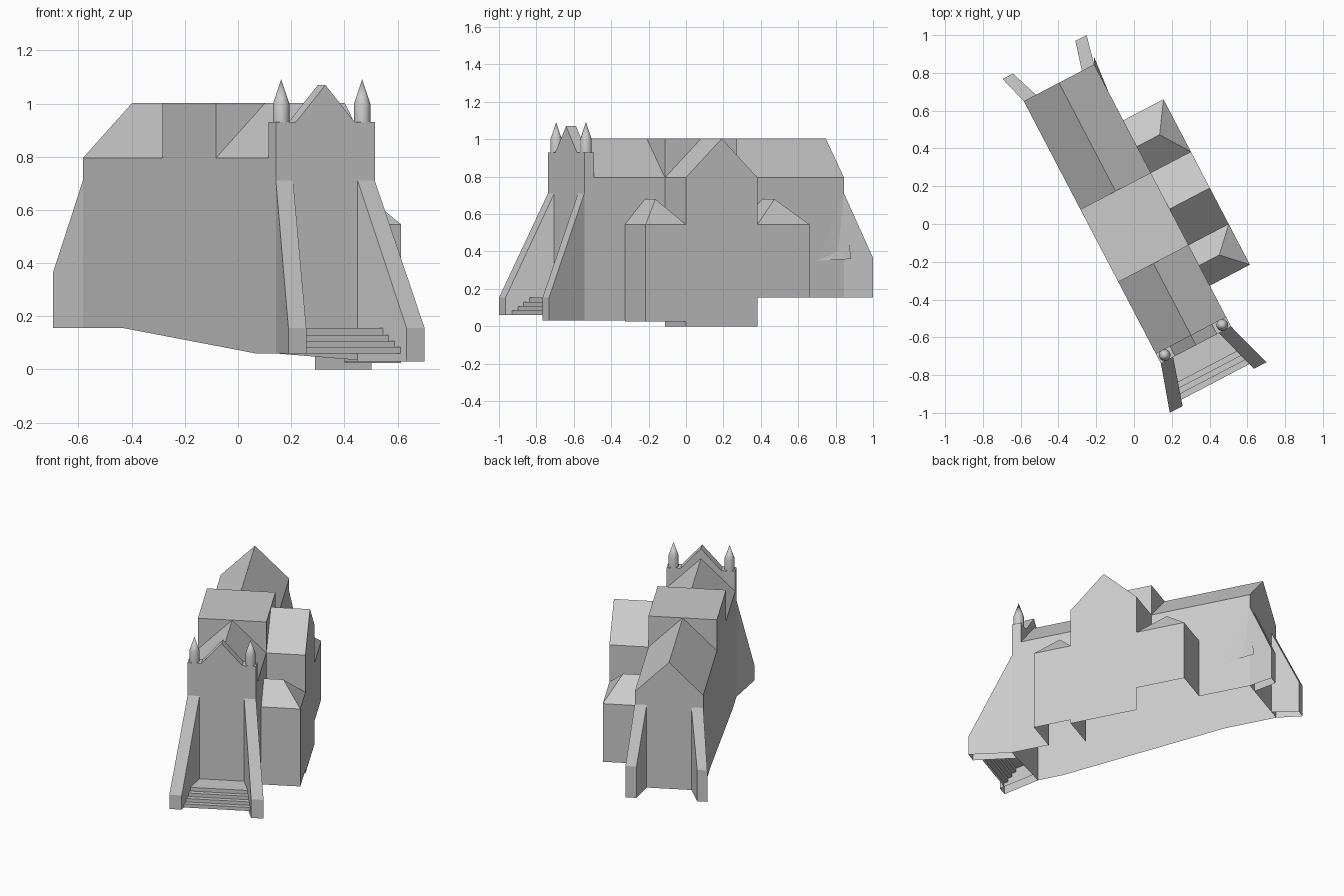
import bpy, bmesh, math
from mathutils import Matrix

cube = bpy.data.objects.get("Cube")
if cube:
    bpy.data.objects.remove(cube, do_unlink=True)

stone = bpy.data.materials.new("grey_stone")
grey = (0.6, 0.6, 0.6, 1.0)
stone.diffuse_color = grey
stone.use_nodes = True
for node in stone.node_tree.nodes:
    if node.type == 'BSDF_PRINCIPLED':
        node.inputs["Base Color"].default_value = grey

# The building is modelled along its own axis, then turned in plan
TURN = Matrix.Translation((-0.005, -0.003, 0)) @ Matrix.Rotation(math.radians(27.6), 4, 'Z')
W, X = 0.21, 0.45                  # nave half width, reach of the side wing
FRONT, BACK = -0.72, 0.847         # ends of the nave
C0, C1 = -0.233, 0.2               # crossing
MID = (C0 + C1) / 2
S0, S1 = -0.475, 0.513             # outer ends of the side chapels
EAVES, RIDGE, LOW = 0.795, 1.003, 0.545
BASE_BACK, BASE_LEFT, BASE_RIGHT = 0.155, 0.06, 0.03


def finish(name, bm):
    bmesh.ops.remove_doubles(bm, verts=bm.verts, dist=0.0005)
    bmesh.ops.recalc_face_normals(bm, faces=bm.faces)
    mesh = bpy.data.meshes.new(name)
    bm.to_mesh(mesh)
    bm.free()
    mesh.materials.append(stone)
    obj = bpy.data.objects.new(name, mesh)
    obj.matrix_world = TURN
    bpy.context.scene.collection.objects.link(obj)
    return obj


def shell(name, polygons):
    bm = bmesh.new()
    for poly in polygons:
        bm.faces.new([bm.verts.new(p) for p in poly])
    return finish(name, bm)


def along(x, pts):
    return [(x, y, z) for y, z in pts]


def across(y, pts):
    return [(x, y, z) for x, z in pts]


def rect(a0, a1, z0, z1):
    return [(a0, z0), (a1, z0), (a1, z1), (a0, z1)]


def roof_pair(y0, y1):
    return [[(s * W, y0, EAVES), (s * W, y1, EAVES), (0, y1, RIDGE), (0, y0, RIDGE)]
            for s in (-1, 1)]


# Nave: long walls, rear gable and the two lengths of pitched roof
shell("nave", [
    along(-W, [(FRONT, BASE_LEFT), (-0.56, BASE_LEFT), (S1, BASE_BACK),
               (BACK, BASE_BACK), (BACK, EAVES), (FRONT, EAVES)]),
    along(W, rect(FRONT, S0, BASE_RIGHT, EAVES)),
    along(W, rect(S0, C0, LOW, EAVES)),
    along(W, rect(C1, S1, LOW, EAVES)),
    along(W, rect(S1, BACK, BASE_BACK, EAVES)),
    across(BACK, [(-W, BASE_BACK), (W, BASE_BACK), (W, EAVES), (0, RIDGE), (-W, EAVES)]),
    across(FRONT, [(-W, BASE_LEFT), (W, BASE_RIGHT), (W, EAVES), (-W, EAVES)]),
] + roof_pair(FRONT + 0.03, C0) + roof_pair(C1, BACK))

# Flat-topped crossing with exposed wall pieces above the pitched roofs
crossing = [along(-W, rect(C0, C1, EAVES, RIDGE)),
            [(-W, C0, RIDGE), (W, C0, RIDGE), (W, C1, RIDGE), (-W, C1, RIDGE)]]
for y in (C0, C1):
    crossing.append(along(W, [(y, EAVES), (y, RIDGE), (MID, RIDGE)]))
    for s in (-1, 1):
        crossing.append(across(y, [(s * W, EAVES), (s * W, RIDGE), (0, RIDGE)]))
shell("crossing", crossing)

# Side wing with a gabled end
shell("side_wing", [
    along(X, [(C0, 0), (C1, 0), (C1, EAVES), (MID, RIDGE), (C0, EAVES)]),
    across(C0, rect(W, X, 0, EAVES)),
    across(C1, rect(W, X, LOW, EAVES)),
] + [[(W, y, EAVES), (X, y, EAVES), (X, MID, RIDGE), (W, MID, RIDGE)] for y in (C0, C1)])


# Low chapels with hipped roofs on both sides of the wing
def chapel(name, outer, inner, base, tip):
    mid = (outer + inner) / 2
    top = 0.68
    polys = [along(X, rect(outer, inner, base, LOW)),
             across(outer, rect(W, X, base, LOW)),
             [(X, outer, LOW), (X, inner, LOW), (tip, mid, top)]]
    for y in (outer, inner):
        polys.append([(W, y, LOW), (X, y, LOW), (tip, mid, top), (W, mid, top)])
    shell(name, polys)


chapel("front_chapel", S0, C0, 0.025, 0.33)
chapel("rear_chapel", S1, C1, BASE_BACK, 0.345)

# Front parapet with a raised gable
profile = [(-W, EAVES), (W, EAVES), (W, 0.93), (0.125, 0.93),
           (0, 1.07), (-0.125, 0.93), (-W, 0.93)]
bm = bmesh.new()
face = bm.faces.new([bm.verts.new(p) for p in across(FRONT, profile)])
extruded = bmesh.ops.extrude_face_region(bm, geom=[face], use_keep_orig=True)
bmesh.ops.translate(bm, vec=(0, 0.06, 0),
                    verts=[v for v in extruded["geom"] if isinstance(v, bmesh.types.BMVert)])
finish("front_parapet", bm)

# Pinnacles: round shaft and pointed cap
for side, s in (("right", -1), ("left", 1)):
    bm = bmesh.new()
    for r_top, z0, z1 in ((0.031, 0.92, 1.0), (0.0, 1.0, 1.092)):
        bmesh.ops.create_cone(bm, cap_ends=False, segments=20, radius1=0.031, radius2=r_top,
                              depth=z1 - z0,
                              matrix=Matrix.Translation((s * 0.172, -0.69, (z0 + z1) / 2)))
    obj = finish(side + "_pinnacle", bm)
    bpy.ops.object.select_all(action='DESELECT')
    obj.select_set(True)
    bpy.context.view_layer.objects.active = obj
    bpy.ops.object.shade_smooth_by_angle(angle=math.radians(30))


# Splayed sloping buttresses at the four corners
def buttress(name, s, y0, y1, inner, outer, z_end, base):
    a, b = s * 0.137, s * W
    c, d = s * inner, s * outer
    shell(name, [
        [(a, y0, 0.71), (b, y0, 0.71), (d, y1, z_end), (c, y1, z_end)],
        [(c, y1, z_end), (d, y1, z_end), (d, y1, base), (c, y1, base)],
        [(a, y0, 0.71), (c, y1, z_end), (c, y1, base), (a, y0, base)],
        [(b, y0, 0.71), (d, y1, z_end), (d, y1, base), (b, y0, base)],
    ])


END = -0.973
buttress("front_right_buttress", -1, FRONT, END, 0.213, 0.289, 0.155, BASE_LEFT)
buttress("front_left_buttress", 1, FRONT, END, 0.213, 0.289, 0.155, BASE_RIGHT)
buttress("rear_right_buttress", -1, BACK, 1.003, 0.193, 0.255, 0.365, BASE_BACK)
buttress("rear_left_buttress", 1, BACK, 1.003, 0.18, 0.247, 0.365, BASE_BACK)

# Small flare where the rear buttress meets the side wall
a, b, c = (W, BACK, 0.71), (W, 0.68, 0.35), (W + 0.018, 0.88, 0.36)
d = (W + 0.003, 0.81, 0.4)
shell("wall_flare", [[a, b, d], [a, d, c], [b, c, d]])


# Entrance steps between the front buttresses
def half_width(y):
    return 0.137 + 0.076 * (FRONT - y) / (FRONT - END)


steps = []
edges = [FRONT, -0.85, -0.88, -0.91, -0.94]
levels = [0.155, 0.13, 0.107, 0.084, 0.06]
for i in range(4):
    y0, y1, z, z_next = edges[i], edges[i + 1], levels[i], levels[i + 1]
    w0, w1 = half_width(y0), half_width(y1)
    steps.append([(-w0, y0, z), (w0, y0, z), (w1, y1, z), (-w1, y1, z)])
    steps.append(across(y1, rect(-w1, w1, z_next, z)))
shell("entrance_steps", steps)
